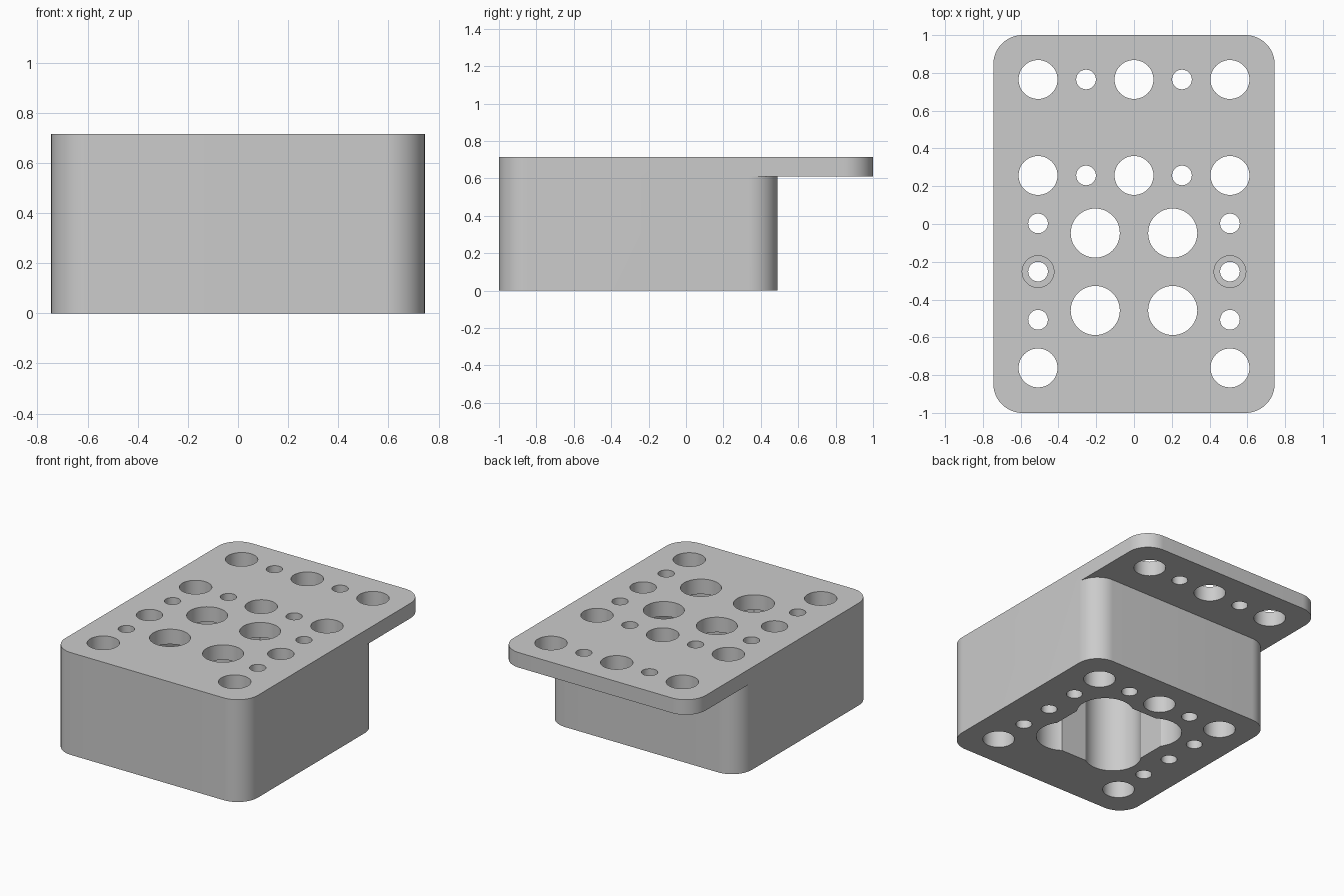
import bpy
import bmesh
from math import sin, cos, pi, radians

if "Cube" in bpy.data.objects:
    bpy.data.objects.remove(bpy.data.objects["Cube"], do_unlink=True)

W, TOP, SHELF = 0.745, 0.715, 0.61    # half width, total height, plate underside
CORNER = 0.155
MID = -0.253                          # centre of the block in y


def prism(name, outlines, z0, z1):
    """Extrude closed outlines upward into one mesh object."""
    bm = bmesh.new()
    for pts in outlines:
        face = bm.faces.new([bm.verts.new((x, y, z0)) for x, y in pts])
        up = bmesh.ops.extrude_face_region(bm, geom=[face], use_keep_orig=True)
        moved = [v for v in up["geom"] if isinstance(v, bmesh.types.BMVert)]
        bmesh.ops.translate(bm, verts=moved, vec=(0, 0, z1 - z0))
    bmesh.ops.recalc_face_normals(bm, faces=bm.faces[:])
    mesh = bpy.data.meshes.new(name)
    bm.to_mesh(mesh)
    bm.free()
    obj = bpy.data.objects.new(name, mesh)
    bpy.context.collection.objects.link(obj)
    return obj


def circle(x, y, r, n=48):
    return [(x + r * cos(2 * pi * i / n), y + r * sin(2 * pi * i / n)) for i in range(n)]


def rect(hx, hy):
    return [(-hx, MID - hy), (hx, MID - hy), (hx, MID + hy), (-hx, MID + hy)]


def rounded(y0, y1, n=16):
    r, pts = CORNER, []
    centres = [(W - r, y1 - r), (r - W, y1 - r), (r - W, y0 + r), (W - r, y0 + r)]
    for q, (cx, cy) in enumerate(centres):
        for i in range(n + 1):
            a = pi / 2 * (q + i / n)
            pts.append((cx + r * cos(a), cy + r * sin(a)))
    return pts


def combine(target, tool, operation):
    """Apply an exact boolean and discard the tool."""
    tool.hide_render = True
    mod = target.modifiers.new(operation.lower(), 'BOOLEAN')
    mod.operation, mod.solver, mod.object = operation, 'EXACT', tool
    bpy.context.view_layer.objects.active = target
    bpy.ops.object.modifier_apply(modifier=mod.name)
    bpy.data.objects.remove(tool, do_unlink=True)


# Block with overhanging top plate
body = prism("mounting_block", [rounded(-1, 0.49)], 0, SHELF)
combine(body, prism("top_plate", [rounded(-1, 1)], SHELF, TOP), 'UNION')

# Through holes: two full rows, front corners and side columns
X, BIG, SMALL = 0.508, 0.103, 0.052
holes = []
for y in (0.765, 0.257):
    holes += [circle(x, y, BIG) for x in (-X, 0, X)]
    holes += [circle(x, y, SMALL) for x in (-X / 2, X / 2)]
for x in (-X, X):
    holes.append(circle(x, -0.762, BIG))
    holes += [circle(x, y, SMALL) for y in (0.003, -0.252, -0.507)]
combine(body, prism("through_holes", holes, -0.1, 1), 'DIFFERENCE')

# Counterbores on the middle side holes
bores = [circle(x, -0.252, 0.084) for x in (-X, X)]
combine(body, prism("counterbores", bores, SHELF, 1), 'DIFFERENCE')

# Four-lobed pocket open at the bottom
L = 0.205
spots = [(x, MID + y) for x in (-L, L) for y in (-L, L)]
for shape in ([rect(L, 0.355)], [rect(0.355, L)], [circle(x, y, 0.183, 64) for x, y in spots]):
    combine(body, prism("pocket", shape, -0.1, SHELF), 'DIFFERENCE')

# Wide openings through the pocket roof
combine(body, prism("roof_openings", [circle(x, y, 0.13) for x, y in spots], 0.5, 1), 'DIFFERENCE')

# Single grey material
grey = bpy.data.materials.new("light_grey")
grey.use_nodes = True
colour = (0.6, 0.6, 0.6, 1)
grey.diffuse_color = colour
grey.node_tree.nodes["Principled BSDF"].inputs["Base Color"].default_value = colour
body.data.materials.clear()
body.data.materials.append(grey)

# Smooth round walls with sharp rims
bpy.ops.object.select_all(action='DESELECT')
body.select_set(True)
bpy.context.view_layer.objects.active = body
bpy.ops.object.shade_smooth_by_angle(angle=radians(30))
